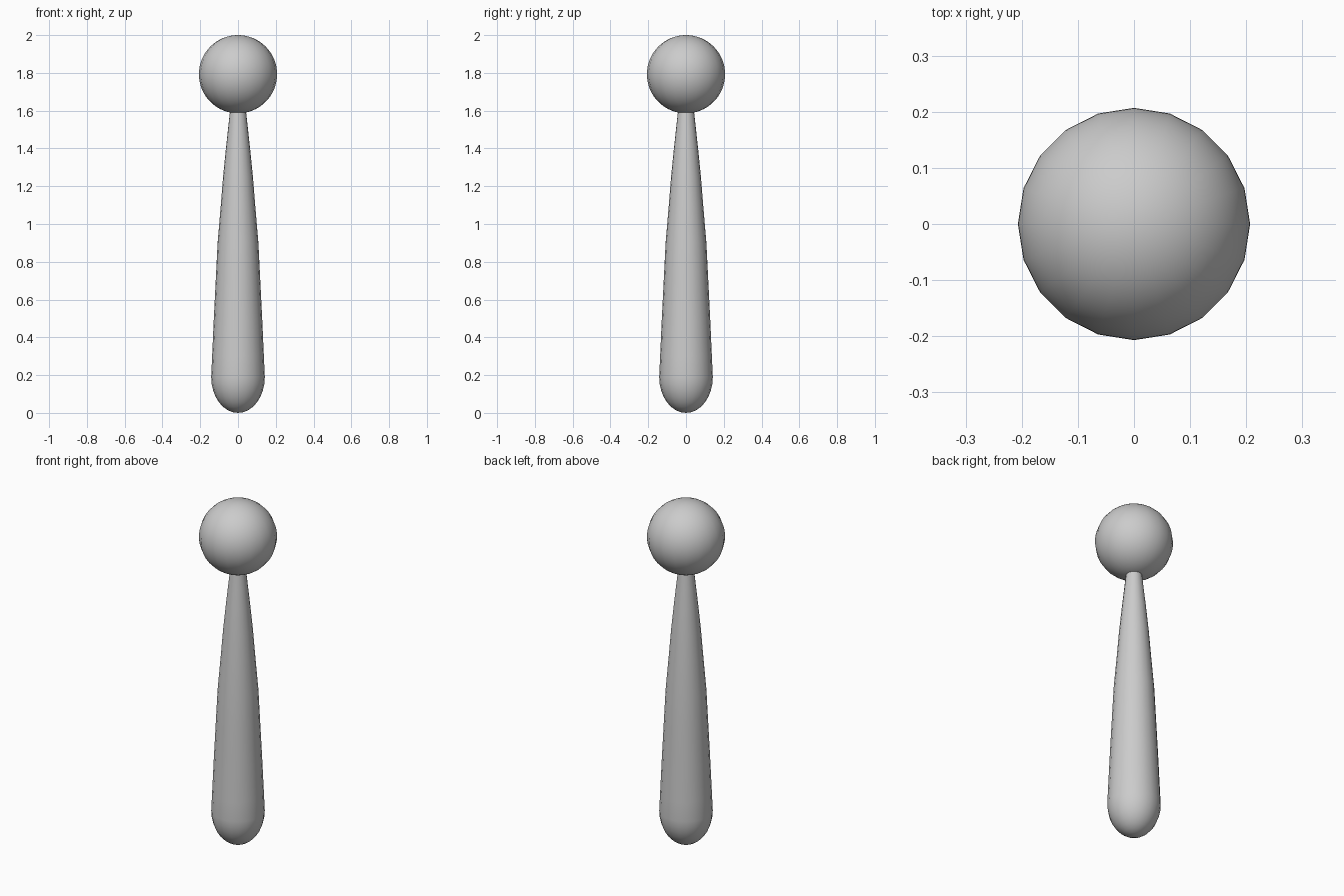
import bpy, bmesh, math

if "Cube" in bpy.data.objects:
    bpy.data.objects.remove(bpy.data.objects["Cube"])

SEGMENTS = 20


def lathe(name, profile):
    """Spin a (radius, height) profile about z; zero radii become poles."""
    bm = bmesh.new()
    verts = [bm.verts.new((r, 0, z)) for r, z in profile]
    edges = [bm.edges.new(pair) for pair in zip(verts, verts[1:])]
    bmesh.ops.spin(bm, geom=verts + edges, cent=(0, 0, 0), axis=(0, 0, 1),
                   angle=math.tau, steps=SEGMENTS, use_duplicate=False)
    bmesh.ops.remove_doubles(bm, verts=bm.verts, dist=0.0005)
    bmesh.ops.recalc_face_normals(bm, faces=bm.faces)
    for f in bm.faces:
        f.smooth = True
    mesh = bpy.data.meshes.new(name)
    bm.to_mesh(mesh)
    bm.free()
    obj = bpy.data.objects.new(name, mesh)
    bpy.context.collection.objects.link(obj)
    return obj


# Tapered shaft: rounded bottom, slightly bulging sides, slim neck
bottom = [(0.142 * math.sin(a), 0.19 * (1 - math.cos(a)))
          for a in (math.pi / 2 * i / 8 for i in range(9))]
sides = [(0.137, 0.3), (0.128, 0.5), (0.118, 0.7), (0.108, 0.9),
         (0.096, 1.1), (0.081, 1.25), (0.066, 1.4), (0.053, 1.5),
         (0.042, 1.6), (0.038, 1.64), (0, 1.64)]
sides[4:8] = [(0.091, 1.1), (0.079, 1.25), (0.064, 1.4), (0.053, 1.5)]
lathe("shaft", bottom + sides)

# Ball head
R = 0.207
lathe("ball_head", [(R * math.sin(a), 2 - R - R * math.cos(a))
                    for a in (math.pi * i / 32 for i in range(33))])
